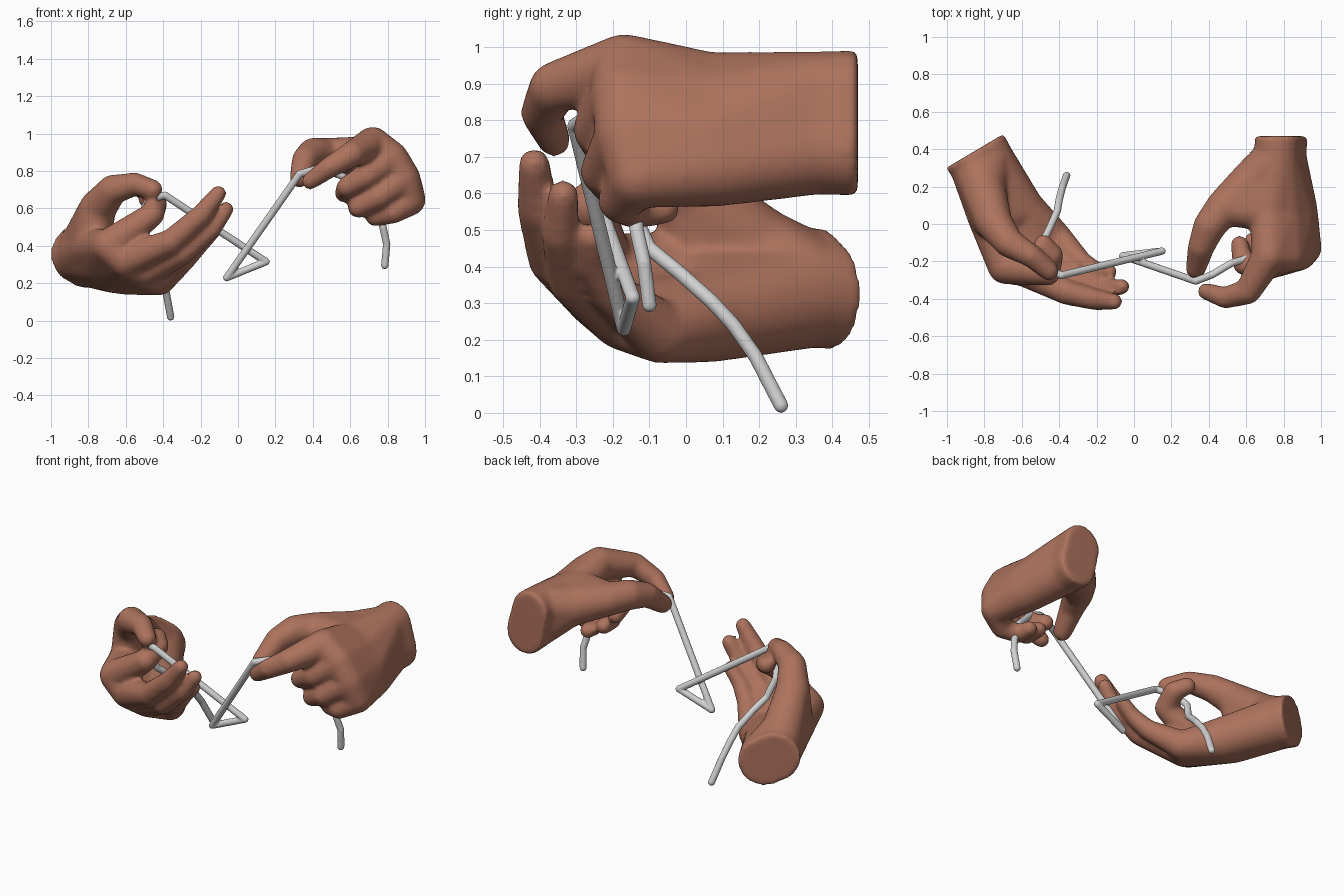
import bpy, bmesh, math
from mathutils import Vector


def material(name, rgb):
    m = bpy.data.materials.new(name)
    m.diffuse_color = (*rgb, 1)
    return m


skin = material("brown skin", (0.42, 0.17, 0.11))
steel = material("light grey wire", (0.64, 0.64, 0.64))


def ball(p, seg=18, rings=12):
    """Points of a small sphere given as (x, y, z, radius)."""
    c, r = Vector(p[:3]), p[3] + 0.002
    pts = [c + Vector((0, 0, r)), c - Vector((0, 0, r))]
    for i in range(1, rings):
        a = math.pi * i / rings
        for j in range(seg):
            b = 2 * math.pi * j / seg
            pts.append(c + r * Vector((math.sin(a) * math.cos(b), math.sin(a) * math.sin(b), math.cos(a))))
    return pts


def hull(bm, balls, cut=None):
    """Convex skin over several balls, flattened at the wrist plane."""
    part = bmesh.new()
    for b in balls:
        for p in ball(b):
            if cut:
                d = (p - cut[0]).dot(cut[1])
                if d > 0:
                    p = p - cut[1] * d
            part.verts.new(p)
    bmesh.ops.remove_doubles(part, verts=part.verts, dist=0.0002)
    res = bmesh.ops.convex_hull(part, input=part.verts)
    loose = {g for g in res["geom_interior"] + res["geom_unused"] if isinstance(g, bmesh.types.BMVert)}
    bmesh.ops.delete(part, geom=list(loose), context='VERTS')
    bmesh.ops.recalc_face_normals(part, faces=part.faces)
    tmp = bpy.data.meshes.new("tmp")
    part.to_mesh(tmp)
    part.free()
    bm.from_mesh(tmp)
    bpy.data.meshes.remove(tmp)


def chain(bm, pts, cut=None):
    for a, b in zip(pts, pts[1:]):
        hull(bm, [a, b], cut)


def finish(bm, name, mat, voxel, smooth):
    me = bpy.data.meshes.new(name)
    bm.to_mesh(me)
    bm.free()
    ob = bpy.data.objects.new(name, me)
    bpy.context.collection.objects.link(ob)
    me.materials.append(mat)
    bpy.context.view_layer.objects.active = ob
    ob.select_set(True)
    rm = ob.modifiers.new("fuse", 'REMESH')
    rm.mode, rm.voxel_size, rm.use_smooth_shade = 'VOXEL', voxel, True
    bpy.ops.object.modifier_apply(modifier="fuse")
    if smooth:
        sm = ob.modifiers.new("soften", 'SMOOTH')
        sm.factor, sm.iterations = 0.5, smooth
        bpy.ops.object.modifier_apply(modifier="soften")
    bpy.ops.object.shade_smooth_by_angle(angle=math.radians(50))
    ob.select_set(False)


def hand(name, wrist, mids, fingers, thumb, cut):
    bm = bmesh.new()
    # wrist stub, then palm slabs between neighbouring hand bones
    knuckles = [f[0] for f in fingers]
    hull(bm, wrist, cut)
    neck = [(*(Vector(w[:3]) - cut[1] * 0.10), w[3] * 0.97) for w in wrist]
    hull(bm, wrist + neck, cut)
    hull(bm, neck + mids, cut)
    for i in range(3):
        hull(bm, [mids[i], mids[i + 1], knuckles[i], knuckles[i + 1]], cut)
    # fingers, thumb and the web beside the thumb
    for f in fingers:
        chain(bm, f)
    chain(bm, thumb, cut)
    hull(bm, [thumb[0], thumb[1], mids[0]], cut)
    hull(bm, [thumb[0], *neck], cut)
    finish(bm, name, skin, 0.0125, 12)


# open hand, palm up
hand("open_hand",
     wrist=[(-0.89, 0.40, 0.355, 0.15), (-0.84, 0.43, 0.325, 0.15)],
     mids=[(-0.79, 0.04, 0.39, 0.10), (-0.74, 0.06, 0.31, 0.105),
           (-0.67, 0.08, 0.265, 0.115), (-0.60, 0.07, 0.265, 0.125)],
     fingers=[
         [(-0.69, -0.23, 0.40, 0.090), (-0.46, -0.265, 0.565, 0.064),
          (-0.435, -0.165, 0.625, 0.056), (-0.485, -0.105, 0.65, 0.048)],
         [(-0.60, -0.24, 0.32, 0.088), (-0.36, -0.365, 0.42, 0.066),
          (-0.20, -0.405, 0.56, 0.056), (-0.105, -0.415, 0.68, 0.042)],
         [(-0.51, -0.17, 0.26, 0.088), (-0.30, -0.315, 0.36, 0.062),
          (-0.14, -0.345, 0.49, 0.050), (-0.065, -0.335, 0.595, 0.041)],
         [(-0.42, -0.07, 0.22, 0.083), (-0.28, -0.205, 0.33, 0.056),
          (-0.20, -0.25, 0.41, 0.046), (-0.13, -0.255, 0.48, 0.039)]],
     thumb=[(-0.81, 0.20, 0.44, 0.12), (-0.75, 0.01, 0.60, 0.098), (-0.67, -0.10, 0.70, 0.078),
            (-0.55, -0.17, 0.73, 0.060), (-0.455, -0.25, 0.70, 0.052)],
     cut=(Vector((-0.86, 0.385, 0.34)), Vector((-0.51, 0.86, 0)).normalized()))

# curled hand, palm down
hand("curled_hand",
     wrist=[(0.765, 0.46, 0.87, 0.12), (0.80, 0.46, 0.72, 0.125)],
     mids=[(0.72, 0.06, 0.885, 0.10), (0.80, 0.06, 0.835, 0.105),
           (0.855, 0.06, 0.755, 0.11), (0.87, 0.08, 0.675, 0.11)],
     fingers=[
         [(0.72, -0.17, 0.945, 0.090), (0.61, -0.36, 0.89, 0.068),
          (0.49, -0.395, 0.82, 0.056), (0.385, -0.36, 0.745, 0.044)],
         [(0.82, -0.17, 0.87, 0.088), (0.69, -0.24, 0.775, 0.068),
          (0.585, -0.215, 0.715, 0.056), (0.565, -0.11, 0.68, 0.047)],
         [(0.885, -0.16, 0.76, 0.088), (0.75, -0.225, 0.66, 0.063),
          (0.645, -0.185, 0.605, 0.054), (0.635, -0.09, 0.60, 0.045)],
         [(0.92, -0.13, 0.645, 0.082), (0.83, -0.18, 0.58, 0.060),
          (0.735, -0.14, 0.555, 0.050), (0.725, -0.06, 0.56, 0.043)]],
     thumb=[(0.65, 0.24, 0.85, 0.12), (0.48, 0.09, 0.88, 0.095), (0.405, -0.01, 0.89, 0.086),
            (0.36, -0.12, 0.86, 0.070), (0.33, -0.24, 0.765, 0.053)],
     cut=(Vector((0.78, 0.47, 0.8)), Vector((0, 1, 0))))

# bent wire running through both hands
path = [(-0.36, 0.26, 0.02), (-0.385, 0.19, 0.155), (-0.40, 0.13, 0.24), (-0.41, 0.07, 0.305),
        (-0.45, -0.02, 0.385), (-0.49, -0.10, 0.45),
        (-0.52, -0.15, 0.56), (-0.48, -0.22, 0.645), (-0.39, -0.275, 0.67), (0.15, -0.145, 0.315),
        (-0.06, -0.17, 0.23), (0.33, -0.305, 0.785), (0.42, -0.27, 0.81), (0.52, -0.21, 0.79),
        (0.62, -0.18, 0.74), (0.74, -0.14, 0.62), (0.775, -0.135, 0.50), (0.795, -0.115, 0.41),
        (0.785, -0.10, 0.295)]
bm = bmesh.new()
chain(bm, [(*p, 0.018) for p in path])
finish(bm, "bent_wire", steel, 0.005, 2)
